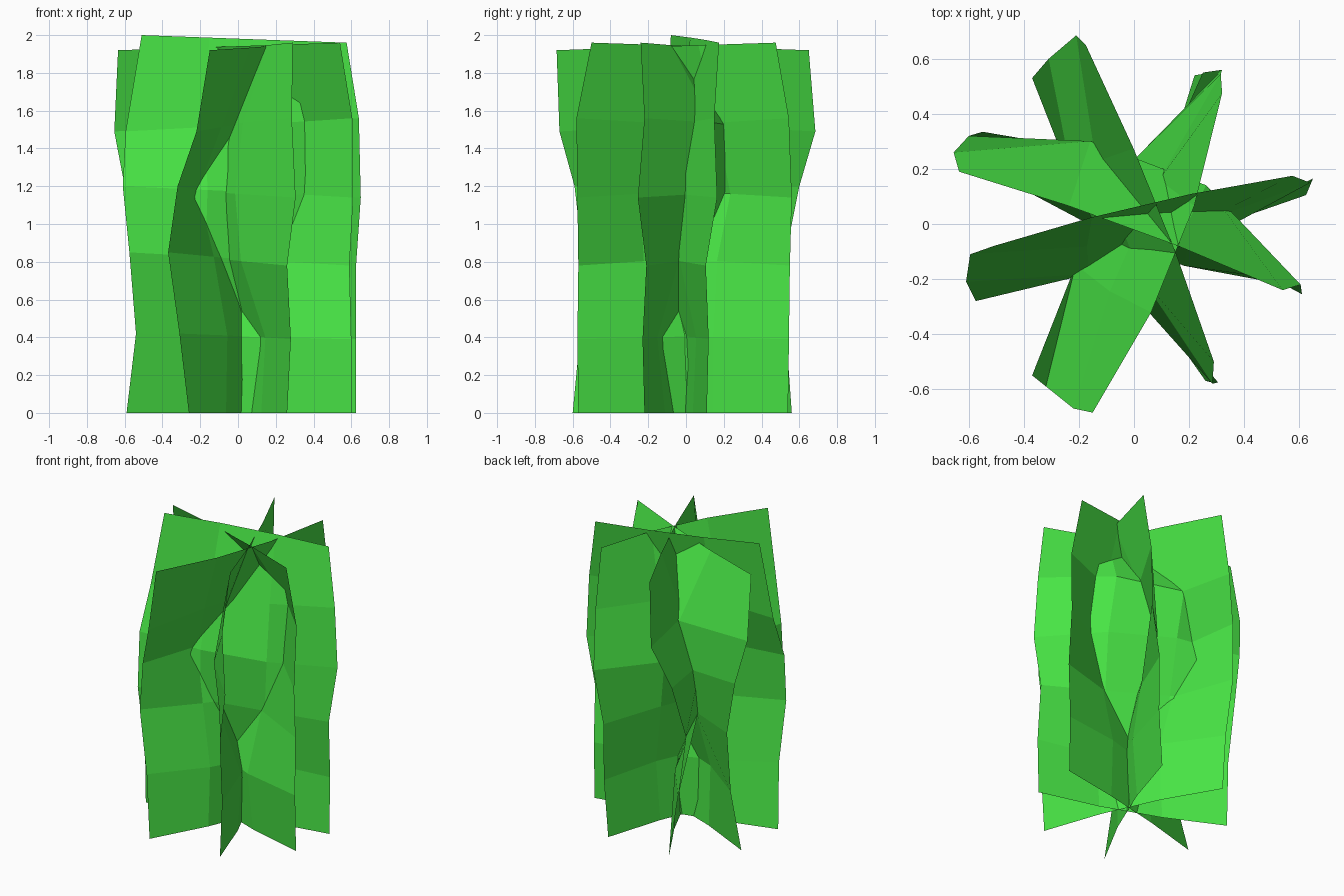
import bpy
from mathutils import Vector

if "Cube" in bpy.data.objects:
    bpy.data.objects.remove(bpy.data.objects["Cube"])

# Heights of the cross rows on the west and east side of every leaf sheet
WEST_Z = [0, .42, .85, 1.20, 1.49, 1.92]
EAST_Z = [0, .39, .78, 1.14, 1.56, 1.96]

green = bpy.data.materials.new("leaf_green")
green.diffuse_color = (0.065, 0.78, 0.06, 1)
green.use_nodes = True
green.node_tree.nodes["Principled BSDF"].inputs["Base Color"].default_value = green.diffuse_color


def leaf_sheet(name, west, east, bow, west_top=1.92):
    """Wavy upright sheet, 3 columns x 5 rows, bowed sideways between its two edges."""
    verts, faces = [], []
    for i in range(6):
        wz = west_top if i == 5 else WEST_Z[i]
        a, b = Vector((*west[i], wz)), Vector((*east[i], EAST_Z[i]))
        side = Vector((a.y - b.y, b.x - a.x, 0)).normalized() * bow[i]
        verts += [a, a.lerp(b, 1 / 3) + side, a.lerp(b, 2 / 3) + side, b]
    for r in range(5):
        for c in range(3):
            k = r * 4 + c
            faces.append((k, k + 1, k + 5, k + 4))
    mesh = bpy.data.meshes.new(name)
    mesh.from_pydata(verts, [], faces)
    mesh.materials.append(green)
    obj = bpy.data.objects.new(name, mesh)
    bpy.context.collection.objects.link(obj)


# Four crossed sheets; edge paths run from the ground to the top
leaf_sheet("leaf_front_to_back",
           [(-.26, -.60), (-.31, -.56), (-.37, -.55), (-.32, -.59), (-.22, -.67), (-.15, -.685)],
           [(.22, .54), (.25, .545), (.25, .55), (.32, .56), (.315, .545), (.32, .475)],
           [-.04, -.075, -.04, .12, .05, -.06])
leaf_sheet("leaf_side_to_side",
           [(-.59, -.17), (-.54, -.25), (-.575, -.28), (-.61, -.21), (-.595, -.11), (-.51, -.08)],
           [(.625, .11), (.625, .12), (.625, .105), (.65, .165), (.64, .15), (.575, .175)],
           [.02, .06, -.01, -.10, -.06, .02], west_top=2.0)
leaf_sheet("leaf_left_diagonal",
           [(-.58, .22), (-.54, .28), (-.55, .335), (-.60, .32), (-.655, .26), (-.635, .19)],
           [(.60, -.22), (.60, -.23), (.59, -.21), (.61, -.255), (.605, -.22), (.54, -.24)],
           [-.04, -.10, -.01, .15, .215, .02])
leaf_sheet("leaf_back_diagonal",
           [(-.26, .56), (-.31, .53), (-.37, .53), (-.31, .60), (-.21, .685), (-.175, .65)],
           [(.26, -.57), (.28, -.575), (.26, -.57), (.305, -.575), (.285, -.58), (.29, -.50)],
           [.04, .07, -.04, -.13, -.10, .02])
